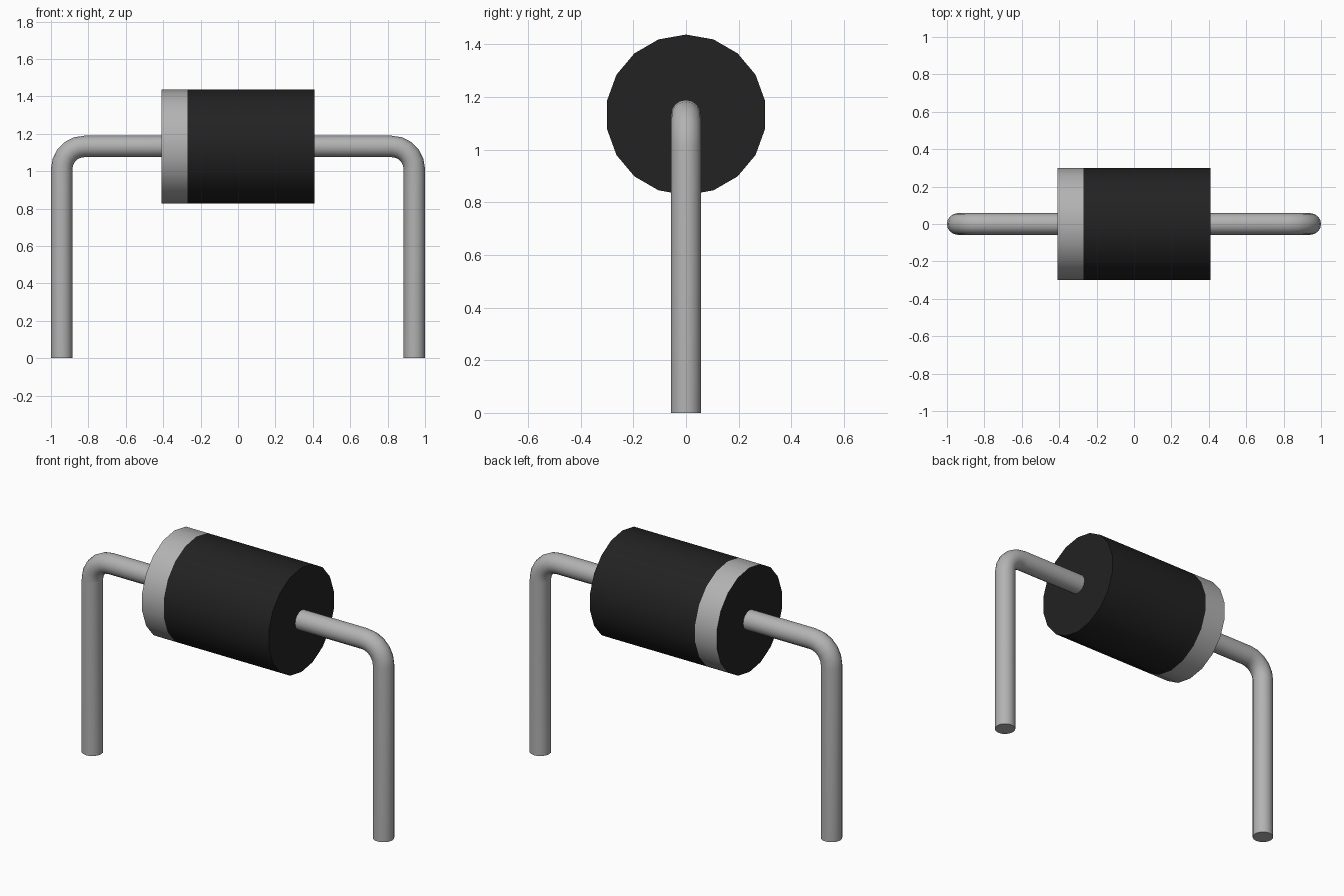
import bpy, bmesh, math
from mathutils import Vector

cube = bpy.data.objects.get("Cube")
if cube:
    bpy.data.objects.remove(cube, do_unlink=True)

AXIS_Z = 1.132       # height of the body axis
BODY_R, BODY_HALF = 0.305, 0.41
BAND_X = -0.27       # inner edge of the painted band
WIRE_R, BEND_R, LEG_X = 0.0575, 0.12, 0.9425


def material(name, value):
    mat = bpy.data.materials.new(name)
    mat.use_nodes = True
    colour = (value, value, value, 1)
    mat.diffuse_color = colour
    bsdf = mat.node_tree.nodes["Principled BSDF"]
    bsdf.inputs["Base Color"].default_value = colour
    bsdf.inputs["Roughness"].default_value = 0.5
    return mat


def sweep(name, stations, radius, sides, mats):
    """Tube in the XZ plane through (x, z, tangent angle) stations, capped."""
    bm = bmesh.new()
    rings = []
    for x, z, a in stations:
        normal = Vector((-math.sin(a), 0, math.cos(a)))
        side = Vector((0, 1, 0))
        ring = []
        for i in range(sides):
            t = 2 * math.pi * i / sides
            ring.append(bm.verts.new(Vector((x, 0, z)) + radius *
                                     (math.cos(t) * normal + math.sin(t) * side)))
        rings.append(ring)
    for r0, r1 in zip(rings, rings[1:]):
        for i in range(sides):
            j = (i + 1) % sides
            bm.faces.new((r0[i], r0[j], r1[j], r1[i]))
    bm.faces.new(rings[0])
    bm.faces.new(rings[-1])
    bmesh.ops.recalc_face_normals(bm, faces=bm.faces)
    mesh = bpy.data.meshes.new(name)
    bm.to_mesh(mesh)
    bm.free()
    obj = bpy.data.objects.new(name, mesh)
    bpy.context.collection.objects.link(obj)
    for m in mats:
        mesh.materials.append(m)
    bpy.ops.object.select_all(action='DESELECT')
    obj.select_set(True)
    bpy.context.view_layer.objects.active = obj
    bpy.ops.object.shade_smooth_by_angle(angle=math.radians(30))
    return obj


black = material("black casing", 0.016)
silver = material("silver grey", 0.45)

# Casing: 18-sided cylinder with a grey band round one end, black end caps
body = sweep("body", [(x, AXIS_Z, 0) for x in (-BODY_HALF, BAND_X, BODY_HALF)],
             BODY_R, 18, [black, silver])
for face in body.data.polygons:
    on_side = abs(face.normal.x) < 0.5
    face.material_index = int(on_side and face.center.x < BAND_X)

# Wire leads: out of the casing, round a bend and straight down
BEND_STEPS = 5
for sign, name in ((1, "left_lead"), (-1, "right_lead")):
    path = [(BODY_HALF - 0.02, AXIS_Z, 0)]
    for k in range(BEND_STEPS + 1):
        a = math.pi / 2 * k / BEND_STEPS
        path.append((LEG_X - BEND_R + BEND_R * math.sin(a),
                     AXIS_Z - BEND_R + BEND_R * math.cos(a), -a))
    path.append((LEG_X, 0, -math.pi / 2))
    sweep(name, [(sign * x, z, sign * a) for x, z, a in path], WIRE_R, 16, [silver])
